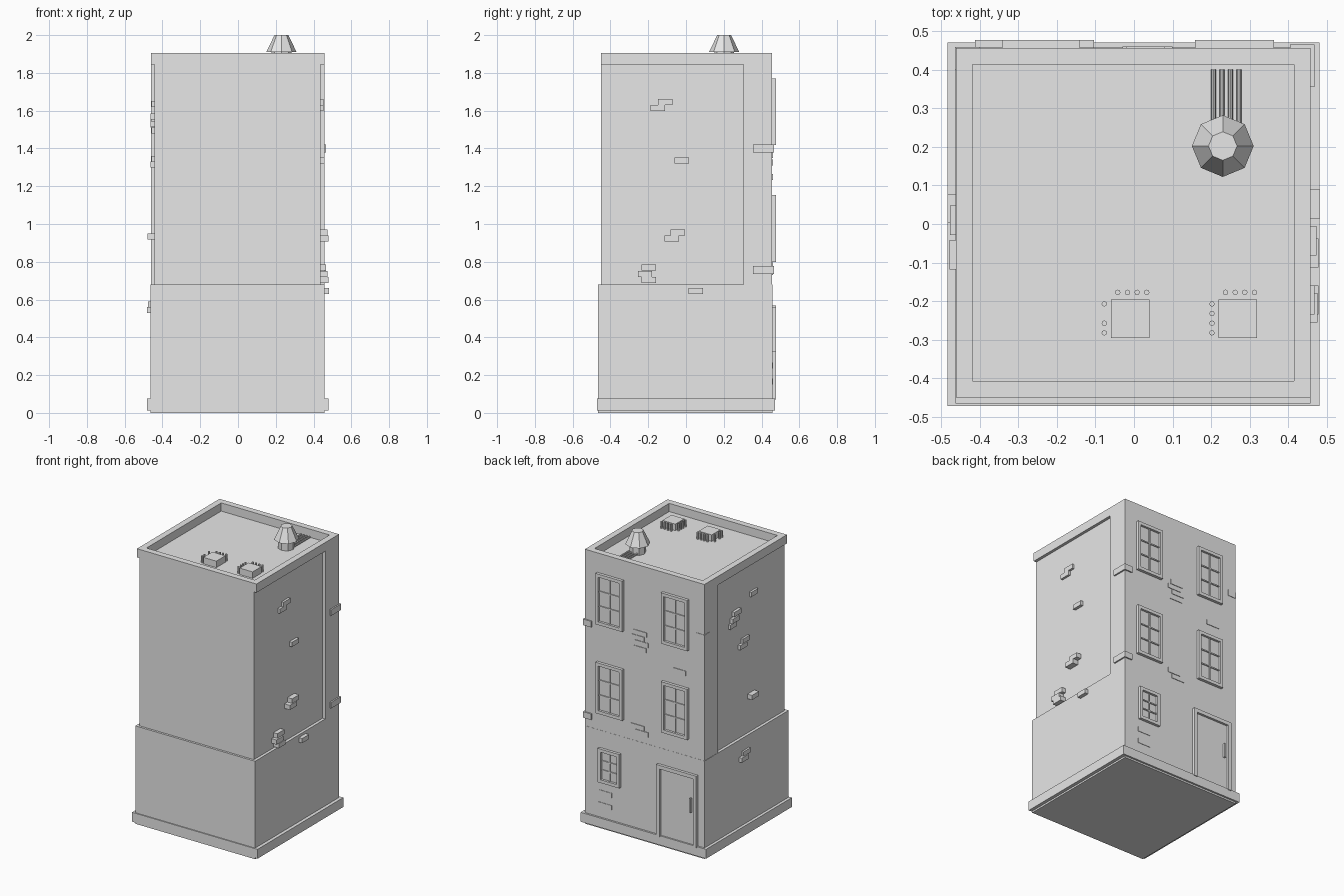
import bpy
import bmesh
from math import radians

cube = bpy.data.objects.get("Cube")
if cube:
    bpy.data.objects.remove(cube, do_unlink=True)

grey = bpy.data.materials.new("plain_grey")
grey.use_nodes = True
grey.diffuse_color = (0.8, 0.8, 0.8, 1)
grey.node_tree.nodes["Principled BSDF"].inputs["Base Color"].default_value = (0.8, 0.8, 0.8, 1)

BACK = 0.456          # back wall surface
ROOF = 1.848          # roof floor height
LEDGE = 0.68          # top of the ground storey


def make(name, bm):
    mesh = bpy.data.meshes.new(name)
    bmesh.ops.recalc_face_normals(bm, faces=bm.faces)
    bm.to_mesh(mesh)
    bm.free()
    mesh.materials.append(grey)
    ob = bpy.data.objects.new(name, mesh)
    bpy.context.collection.objects.link(ob)
    return ob


def add_box(bm, x, y, z):
    """Add a box from (low, high) ranges."""
    verts = bmesh.ops.create_cube(bm, size=1)["verts"]
    for v in verts:
        v.co = [r[0] if c < 0 else r[1] for c, r in zip(v.co, (x, y, z))]


def boxes(name, *ranges):
    bm = bmesh.new()
    for r in ranges:
        add_box(bm, *r)
    return make(name, bm)


def cone(name, loc, r1, r2, depth, sides, rot=(0, 0, 0)):
    bm = bmesh.new()
    bmesh.ops.create_cone(bm, cap_ends=True, segments=sides,
                          radius1=r1, radius2=r2, depth=depth)
    ob = make(name, bm)
    ob.location, ob.rotation_euler = loc, rot
    return ob


# Main masses
boxes("plinth", ((-0.483, 0.48), (-0.472, 0.47), (0.012, 0.077)))
boxes("ground_storey", ((-0.463, 0.457), (-0.465, BACK + 0.001), (0, LEDGE)))
boxes("upper_walls", ((-0.443, 0.437), (-0.45, BACK), (LEDGE, 1.846)))
for name, x in (("right_corner_strip", (0.43, 0.457)), ("left_corner_strip", (-0.461, -0.43))):
    boxes(name, (x, (0.305, BACK), (LEDGE, 1.846)))

# Parapet with sunken roof floor
bm = bmesh.new()
add_box(bm, (-0.461, 0.457), (-0.45, BACK), (1.845, 1.905))
top = max(bm.faces, key=lambda f: f.calc_center_median().z)
bmesh.ops.inset_region(bm, faces=[top], thickness=0.061)
floor = bmesh.ops.extrude_discrete_faces(bm, faces=[top])["faces"][0]
for v in floor.verts:
    v.co.z = ROOF
make("parapet_and_roof", bm)


def frame(name, x, z, border, bottom=True):
    """Raised frame on the back wall with a thin panel inside."""
    y = (BACK - 0.01, 0.476)
    (x0, x1), (z0, z1) = x, z
    parts = [((x0, x0 + border), y, z), ((x1 - border, x1), y, z),
             ((x0 + border, x1 - border), y, (z1 - border, z1))]
    if bottom:
        parts.append(((x0 + border, x1 - border), y, (z0, z0 + border)))
    boxes(name + "_frame", *parts)
    boxes(name + "_panel", ((x0 + border, x1 - border), (BACK - 0.01, BACK + 0.004), z))


def window(name, x, z):
    border = 0.022
    frame(name, x, z, border)
    (x0, x1), (z0, z1) = x, z
    y, w, mid = (BACK, BACK + 0.011), 0.004, (x0 + x1) / 2
    bars = [((mid - w, mid + w), y, (z0 + border, z1 - border))]
    for i in (1, 2):
        h = z0 + border + (z1 - z0 - 2 * border) * i / 3
        bars.append(((x0 + border, x1 - border), y, (h - w, h + w)))
    boxes(name + "_bars", *bars)


# Back wall openings
for floor_name, z in (("middle", (0.8, 1.153)), ("top", (1.417, 1.77))):
    window(floor_name + "_left_window", (0.158, 0.363), z)
    window(floor_name + "_right_window", (-0.342, -0.14), z)
window("ground_window", (0.18, 0.345), (0.325, 0.56))
frame("door", (-0.412, -0.104), (0.07, 0.568), 0.026, bottom=False)
boxes("door_handle", ((-0.368, -0.356), (BACK, 0.474), (0.3, 0.4)))

# Exposed bricks on the side walls: centre along y, centre in z, outer x
right_bricks = [(-0.11, 1.645, 0.453), (-0.149, 1.614, 0.453), (-0.022, 1.335, 0.457),
                (-0.043, 0.955, 0.473), (-0.075, 0.923, 0.478), (-0.197, 0.77, 0.467),
                (-0.217, 0.736, 0.475), (-0.197, 0.704, 0.478), (0.052, 0.645, 0.482)]
left_bricks = [(-0.1, 1.635, -0.458), (0.09, 1.57, -0.462), (0.11, 1.53, -0.463),
               (0.13, 1.495, -0.458), (-0.01, 1.345, -0.457), (0.025, 1.314, -0.462),
               (-0.08, 0.933, -0.478), (0.01, 0.575, -0.476), (0.04, 0.544, -0.483)]
for side, bricks in (("right", right_bricks), ("left", left_bricks)):
    for y, z, x in bricks:
        inner = 0.42 if x > 0 else -0.42
        boxes(side + "_brick", ((min(x, inner), max(x, inner)),
                                (y - 0.038, y + 0.038), (z - 0.016, z + 0.016)))

# Nearly flush bricks on the back wall
for x, z in ((0.03, 1.435), (0.05, 1.4), (0.02, 1.365), (0.035, 1.325), (-0.27, 1.25),
             (0.05, 0.78), (0.02, 0.745), (0.3, 0.25), (0.3, 0.165)):
    boxes("back_brick", ((x - 0.05, x + 0.05), (BACK - 0.02, BACK + 0.004), (z - 0.016, z + 0.016)))

# Corner bricks
for z in (0.757, 1.4):
    boxes("corner_brick", ((0.404, 0.467), (0.355, 0.465), (z - 0.021, z + 0.021)))
boxes("left_corner_brick", ((-0.464, -0.4), (0.4, BACK + 0.003), (1.51, 1.555)))

# Roof vent with its cap and pipes
VX, VY = 0.23, 0.202
cone("vent_stack", (VX, VY, 1.88), 0.052, 0.052, 0.07, 8)
cone("vent_cap", (VX, VY, 1.955), 0.08, 0.037, 0.09, 8, (0, 0, radians(0)))
for i in range(4):
    cone("vent_pipe", (0.206 + 0.022 * i, 0.318, 1.858), 0.006, 0.006, 0.165, 8, (radians(90), 0, 0))

# Roof units with rods along two sides
for cx in (-0.01, 0.269):
    boxes("roof_unit", ((cx - 0.05, cx + 0.05), (-0.295, -0.196), (ROOF - 0.002, 1.893)))
    for i in range(4):
        step = 0.025 * i
        spots = [(cx - 0.032 + step, -0.177)]
        if cx > 0 or i != 1:
            spots.append((cx - 0.067, -0.207 - step))
        for x, y in spots:
            cone("unit_rod", (x, y, 1.871), 0.007, 0.007, 0.048, 8)
